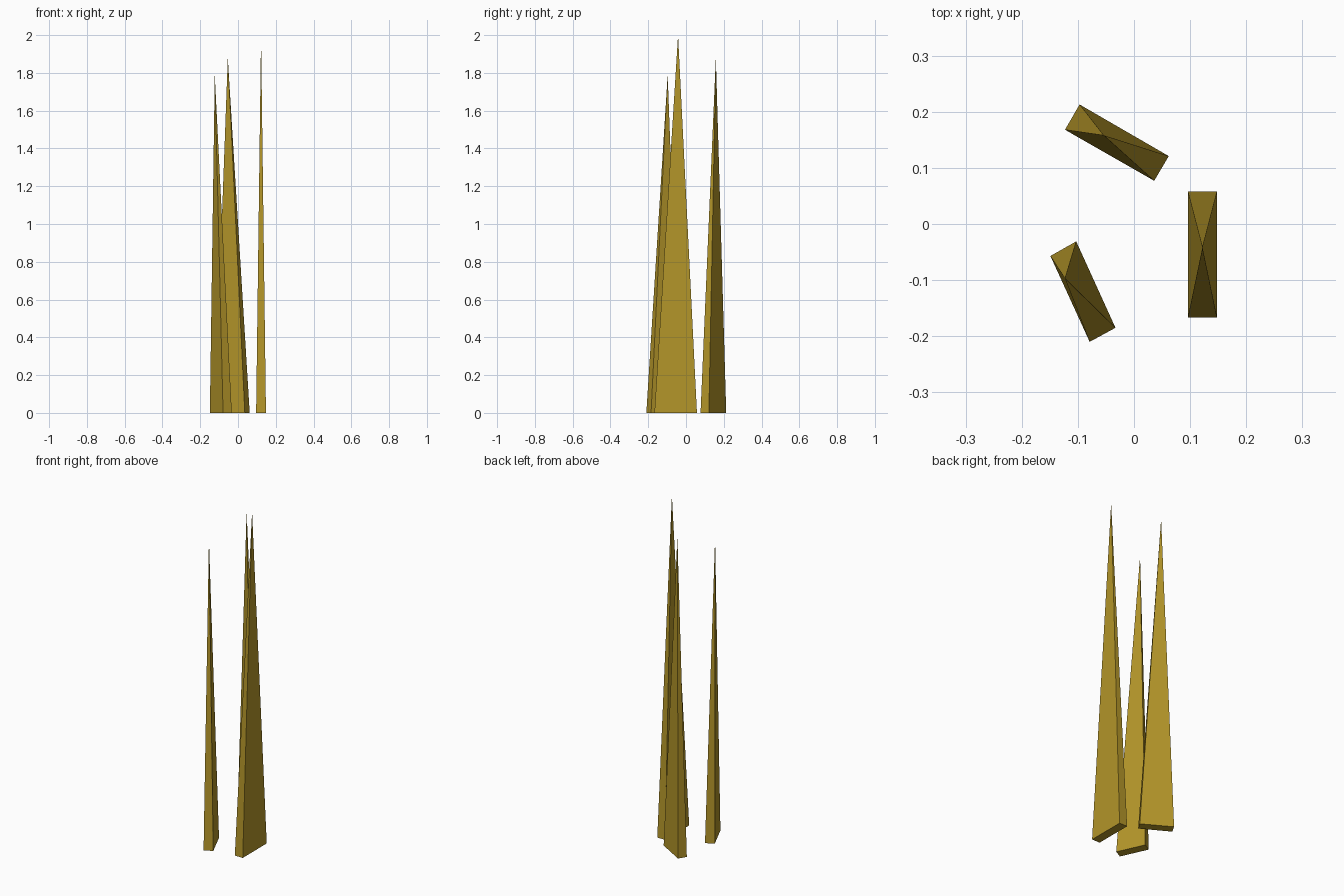
import bpy
import bmesh

if "Cube" in bpy.data.objects:
    bpy.data.objects.remove(bpy.data.objects["Cube"], do_unlink=True)

# Single flat golden material
gold = bpy.data.materials.new("dull_gold")
gold.use_nodes = True
colour = (0.45, 0.30, 0.022, 1)
gold.diffuse_color = colour
gold.node_tree.nodes["Principled BSDF"].inputs["Base Color"].default_value = colour


def spike(name, base, apex):
    """Closed four-sided spike from a base outline (anticlockwise) to a leaning tip."""
    bm = bmesh.new()
    ring = [bm.verts.new((x, y, 0)) for x, y in base]
    tip = bm.verts.new(apex)
    bm.faces.new(ring[::-1])
    for i, v in enumerate(ring):
        bm.faces.new((v, ring[(i + 1) % len(ring)], tip))
    mesh = bpy.data.meshes.new(name)
    bm.to_mesh(mesh)
    bm.free()
    mesh.materials.append(gold)
    obj = bpy.data.objects.new(name, mesh)
    bpy.context.collection.objects.link(obj)
    return obj


# Tall spike on the left side
spike("left_spike",
      [(0.096, -0.167), (0.148, -0.167), (0.148, 0.058), (0.096, 0.058)],
      (0.122, -0.042, 2.0))

# Medium spike at the back
spike("back_spike",
      [(-0.123, 0.168), (0.036, 0.077), (0.062, 0.121), (-0.097, 0.213)],
      (-0.054, 0.158, 1.88))

# Short spike at the front right
spike("front_right_spike",
      [(-0.149, -0.057), (-0.079, -0.21), (-0.033, -0.185), (-0.103, -0.031)],
      (-0.123, -0.097, 1.79))
